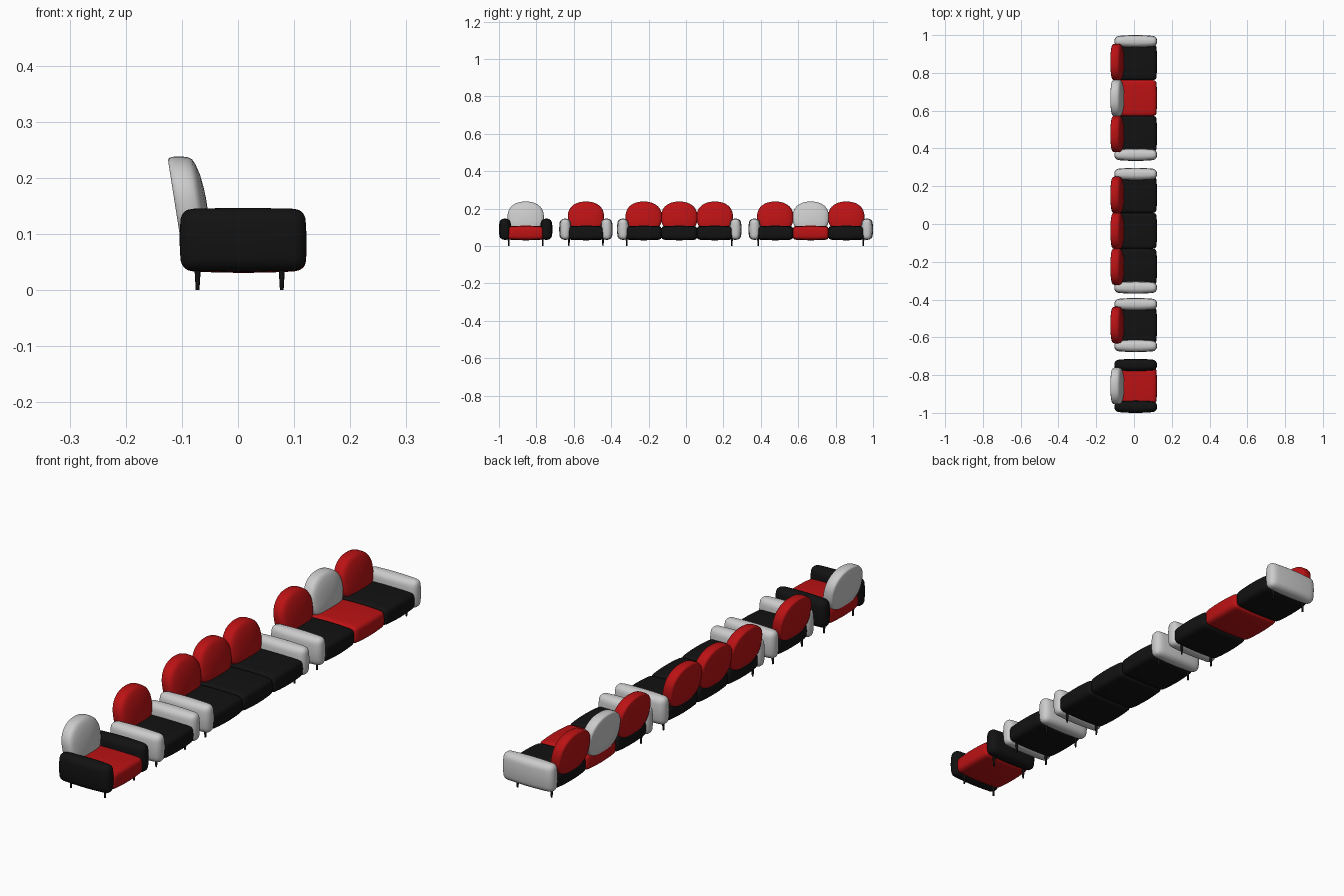
import bpy, bmesh
from math import sin, cos, pi
from mathutils import Vector

if "Cube" in bpy.data.objects:
    bpy.data.objects.remove(bpy.data.objects["Cube"])


def material(name, rgb):
    m = bpy.data.materials.new(name)
    m.diffuse_color = (*rgb, 1)
    m.use_nodes = True
    m.node_tree.nodes["Principled BSDF"].inputs["Base Color"].default_value = m.diffuse_color
    return m


RED = material("red_fabric", (0.5, 0.006, 0.007))
BLACK = material("black_fabric", (0.006, 0.006, 0.006))
GREY = None
SEAT_W = 0.19


def finish(bm, name, loc, mat):
    bmesh.ops.recalc_face_normals(bm, faces=bm.faces)
    for f in bm.faces:
        f.smooth = True
    me = bpy.data.meshes.new(name)
    bm.to_mesh(me)
    bm.free()
    ob = bpy.data.objects.new(name, me)
    ob.location = loc
    bpy.context.collection.objects.link(ob)
    if mat:
        me.materials.append(mat)
    return ob


def cushion(name, centre, half, radius, bulge, mat):
    """Rounded box whose faces swell outwards along each axis by bulge."""
    bm = bmesh.new()
    bmesh.ops.create_cube(bm, size=2)
    bmesh.ops.subdivide_edges(bm, edges=bm.edges[:], cuts=15, use_grid_fill=True)
    for v in bm.verts:
        u = [sin(c * pi / 2) for c in v.co]
        inner = [max(-1 + r / h, min(1 - r / h, c)) for c, h, r in zip(u, half, radius)]
        d = Vector([(c - i) * h / r for c, i, h, r in zip(u, inner, half, radius)])
        d.normalize()
        p = [i + e * r / h for i, e, h, r in zip(inner, d, half, radius)]
        v.co = [p[a] * (half[a] - bulge[a] * (p[a - 1] ** 2 + p[a - 2] ** 2) / 2)
                for a in range(3)]
    return finish(bm, name, centre, mat)


def backrest(name, y, mat):
    """Arched outline lofted from a flat rear to a domed front, leaning back."""
    n, zc = 48, 0.157
    outline = []
    for i in range(n):
        c, s = cos(2 * pi * i / n), sin(2 * pi * i / n)
        e = 2 / 2.25 if s > 0 else 2 / 2.7
        py = abs(c) ** e * (1 if c > 0 else -1) * 0.097
        pz = abs(s) ** e * (0.081 if s > 0 else -0.08)
        outline.append((py, pz))
    layers = [(0.5, 0), (0.93, 0), (0.975, 0.003), (1, 0.011), (1, 0.028), (0.985, 0.037),
              (0.94, 0.043), (0.82, 0.048), (0.6, 0.053), (0.3, 0.056), (0.1, 0.057)]
    bm = bmesh.new()
    rings = []
    for k, x in layers:
        rings.append([bm.verts.new((x - 0.113 - 0.157 * pz * k, py * k, zc + pz * k))
                      for py, pz in outline])
    for a, b in zip(rings, rings[1:]):
        for i in range(n):
            j = (i + 1) % n
            bm.faces.new((a[i], a[j], b[j], b[i]))
    bm.faces.new(rings[0])
    bm.faces.new(rings[-1])
    return finish(bm, name, (0, y, 0), mat)


def leg(name, x, y):
    bm = bmesh.new()
    bmesh.ops.create_cone(bm, cap_ends=True, segments=16, radius1=0.0033,
                          radius2=0.006, depth=0.045)
    ob = finish(bm, name, (x, y, 0.0225), BLACK)
    ob.data.set_sharp_from_angle(angle=0.7)


def sofa(label, yc, seats, backs, arm_mat):
    n = len(seats)
    side = n * SEAT_W / 2
    # seats and backrests
    for i, (sm, bmat) in enumerate(zip(seats, backs)):
        y = yc + (i - (n - 1) / 2) * SEAT_W
        cushion(f"{label}_seat_{i + 1}", (0.01, y, 0.07), (0.112, 0.096, 0.039),
                (0.018, 0.014, 0.016), (0.008, 0.003, 0.007), sm)
        backrest(f"{label}_backrest_{i + 1}", y, bmat)
    # arms and legs on both sides
    for s, tag in ((-1, "left"), (1, "right")):
        cushion(f"{label}_{tag}_arm", (0.009, yc + s * (side + 0.0155), 0.09),
                (0.113, 0.0325, 0.0565), (0.018, 0.026, 0.018),
                (0.008, 0.012, 0.004), arm_mat)
        for x, pos in ((0.078, "front"), (-0.072, "rear")):
            leg(f"{label}_{tag}_{pos}_leg", x, yc + s * (side - 0.004))


sofa("armchair_a", -0.857, [RED], [GREY], BLACK)
sofa("armchair_b", -0.535, [BLACK], [RED], GREY)
sofa("sofa_a", -0.036, [BLACK] * 3, [RED] * 3, GREY)
sofa("sofa_b", 0.667, [BLACK, RED, BLACK], [RED, GREY, RED], GREY)
